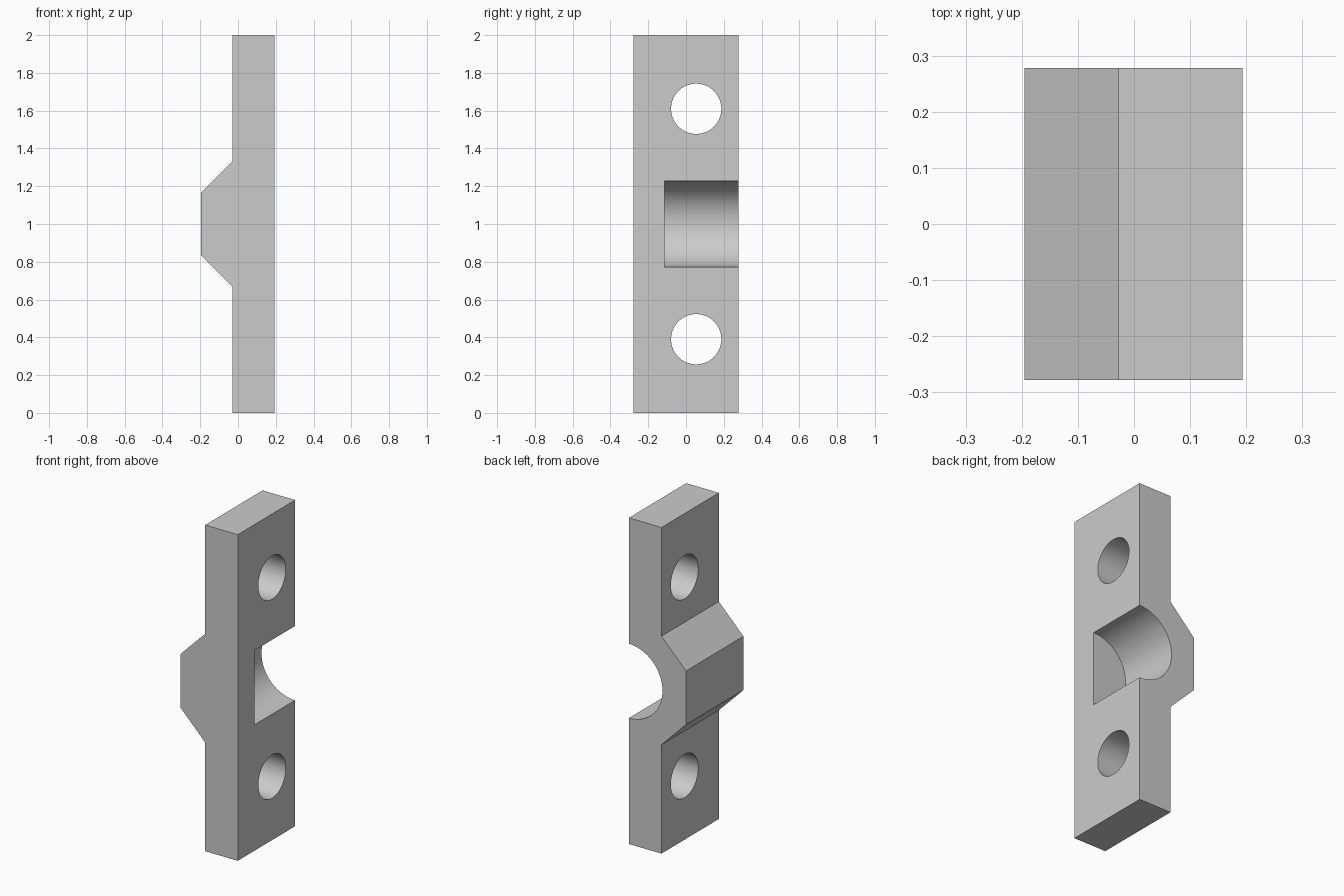
import bpy, bmesh, math

cube = bpy.data.objects.get("Cube")
if cube:
    bpy.data.objects.remove(cube, do_unlink=True)

HALF_Y = 0.278
FACE_X = 0.193

grey = bpy.data.materials.new("plain_grey")
grey.use_nodes = True
colour = (0.6, 0.6, 0.6, 1)
grey.diffuse_color = colour
grey.node_tree.nodes["Principled BSDF"].inputs["Base Color"].default_value = colour

# Plate with a chamfered ridge, extruded from its side profile
lower = [(FACE_X, 0), (-0.028, 0), (-0.028, 0.667), (-0.195, 0.835)]
profile = lower + [(x, 2 - z) for x, z in reversed(lower)]
bm = bmesh.new()
face = bm.faces.new([bm.verts.new((x, -HALF_Y, z)) for x, z in profile])
side = bmesh.ops.extrude_face_region(bm, geom=[face])
verts = [v for v in side["geom"] if isinstance(v, bmesh.types.BMVert)]
bmesh.ops.translate(bm, verts=verts, vec=(0, 2 * HALF_Y, 0))
bmesh.ops.recalc_face_normals(bm, faces=bm.faces)
mesh = bpy.data.meshes.new("clamp_plate")
bm.to_mesh(mesh)
bm.free()
plate = bpy.data.objects.new("clamp_plate", mesh)
bpy.context.collection.objects.link(plate)
mesh.materials.append(grey)


def cut(name, radius, depth, location, rotation):
    """Subtract a cylinder from the plate."""
    bpy.ops.mesh.primitive_cylinder_add(vertices=96, radius=radius, depth=depth,
                                        location=location, rotation=rotation)
    cutter = bpy.context.object
    cutter.name = name
    cutter.hide_render = True
    cutter.data.materials.append(grey)
    mod = plate.modifiers.new(name, "BOOLEAN")
    mod.operation = "DIFFERENCE"
    mod.solver = "EXACT"
    mod.object = cutter
    bpy.context.view_layer.objects.active = plate
    bpy.ops.object.modifier_apply(modifier=name)
    bpy.data.objects.remove(cutter, do_unlink=True)


# Two bolt holes through the plate
for name, z in (("lower_bolt_hole", 0.39), ("upper_bolt_hole", 1.61)):
    cut(name, 0.133, 1, (0, 0.054, z), (0, math.pi / 2, 0))

# Half-round seat, open at the back and closed at the front
seat_start, seat_end = -0.114, 0.4
cut("round_seat", 0.228, seat_end - seat_start,
    (FACE_X, (seat_start + seat_end) / 2, 1), (math.pi / 2, 0, 0))

# Smooth bores with sharp edges
bpy.ops.object.select_all(action="DESELECT")
plate.select_set(True)
bpy.context.view_layer.objects.active = plate
bpy.ops.object.shade_smooth_by_angle(angle=math.radians(30))
